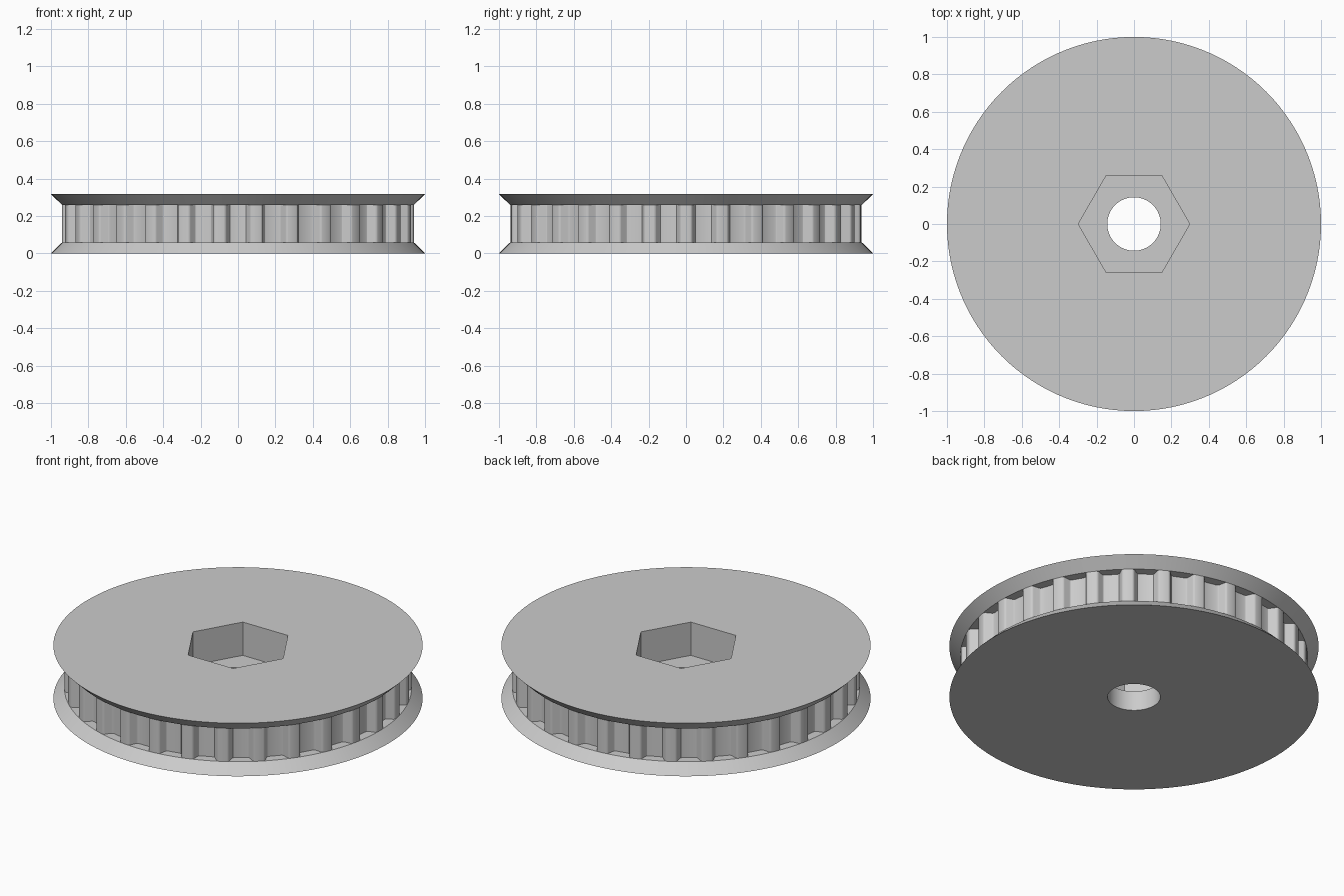
import bpy
import bmesh
from math import sin, cos, pi, radians

cube = bpy.data.objects.get("Cube")
if cube:
    bpy.data.objects.remove(cube, do_unlink=True)

TEETH = 30
FLANGE_R, CORE_R = 1.0, 0.94
FLANGE_H, CORE_H = 0.059, 0.199
TOTAL_H = 2 * FLANGE_H + CORE_H
BORE_R, HEX_R, HEX_FLOOR = 0.143, 0.298, 0.118

grey = bpy.data.materials.new("plain grey")
grey.use_nodes = True
grey.diffuse_color = (0.6, 0.6, 0.6, 1)
grey.node_tree.nodes["Principled BSDF"].inputs["Base Color"].default_value = (0.6, 0.6, 0.6, 1)


def circle(radius, sides):
    return [(radius * cos(2 * pi * i / sides), radius * sin(2 * pi * i / sides))
            for i in range(sides)]


def loft(name, low, high, z0, z1):
    """Closed solid between two outlines with equal point counts."""
    bm = bmesh.new()
    a = [bm.verts.new((x, y, z0)) for x, y in low]
    b = [bm.verts.new((x, y, z1)) for x, y in high]
    n = len(a)
    bm.faces.new(a[::-1])
    bm.faces.new(b)
    for i in range(n):
        j = (i + 1) % n
        bm.faces.new((a[i], a[j], b[j], b[i]))
    mesh = bpy.data.meshes.new(name)
    bm.to_mesh(mesh)
    bm.free()
    mesh.materials.append(grey)
    obj = bpy.data.objects.new(name, mesh)
    bpy.context.collection.objects.link(obj)
    return obj


def toothed_outline():
    """Rounded trapezoid grooves, the first one centred on the front."""
    half = [(0.0755, 0), (0.071, 0.001), (0.065, 0.005), (0.062, 0.0083),
            (0.0477, 0.0422), (0.0424, 0.048), (0.034, 0.0505)]
    groove = [(-w, d) for w, d in half] + [(w, d) for w, d in reversed(half)]
    points = []
    for t in range(TEETH):
        turn = 2 * pi * t / TEETH
        c, s = cos(turn), sin(turn)
        local = [(w, d - 0.937) for w, d in groove]
        # middle of the tooth tip after each groove
        step = pi / TEETH
        local.append((CORE_R * sin(step), -CORE_R * cos(step)))
        points += [(x * c - y * s, x * s + y * c) for x, y in local]
    return points


# Flanges and toothed core
wide, narrow = circle(FLANGE_R, 120), circle(CORE_R, 120)
teeth = toothed_outline()
parts = [
    loft("lower_flange", wide, narrow, 0, FLANGE_H),
    loft("toothed_core", teeth, teeth, FLANGE_H, FLANGE_H + CORE_H),
    loft("upper_flange", narrow, wide, FLANGE_H + CORE_H, TOTAL_H),
]

# Shaft bore and hexagonal nut pocket
bore, hexagon = circle(BORE_R, 64), circle(HEX_R, 6)
cutters = [
    loft("bore_cutter", bore, bore, -0.1, TOTAL_H + 0.1),
    loft("nut_pocket_cutter", hexagon, hexagon, HEX_FLOOR, TOTAL_H + 0.1),
]
for cutter in cutters:
    cutter.hide_render = True

for part in parts:
    bpy.ops.object.select_all(action='DESELECT')
    part.select_set(True)
    bpy.context.view_layer.objects.active = part
    for cutter in cutters:
        if cutter.name.startswith("nut") and part.name == "lower_flange":
            continue
        mod = part.modifiers.new("cut", 'BOOLEAN')
        mod.operation = 'DIFFERENCE'
        mod.solver = 'EXACT'
        mod.object = cutter
        bpy.ops.object.modifier_apply(modifier=mod.name)
    bpy.ops.object.shade_smooth_by_angle(angle=radians(30))

for cutter in cutters:
    bpy.data.objects.remove(cutter, do_unlink=True)
